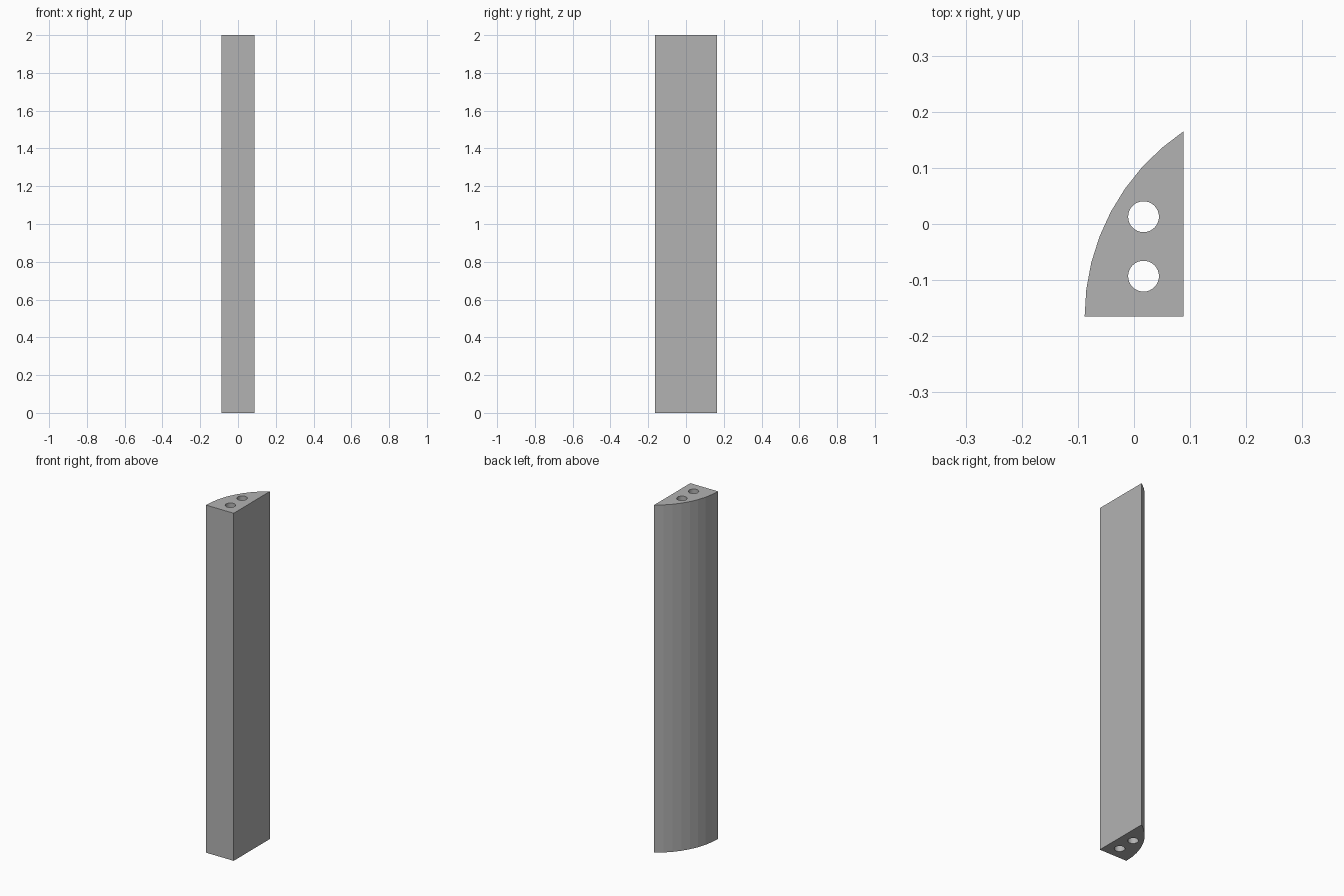
import bpy, bmesh, math

HEIGHT = 2.0
HALF_X, HALF_Y = 0.088, 0.165
ARC_STEPS = 8
HOLE_RADIUS, HOLE_SIDES = 0.0275, 32
HOLE_CENTRES = [(0.017, 0.013), (0.017, -0.093)]

cube = bpy.data.objects.get("Cube")
if cube:
    bpy.data.objects.remove(cube, do_unlink=True)

# Plain grey material
grey = bpy.data.materials.new("plain grey")
grey.use_nodes = True
colour = (0.45, 0.45, 0.45, 1.0)
grey.diffuse_color = colour
grey.node_tree.nodes["Principled BSDF"].inputs["Base Color"].default_value = colour


def circle(cx, cy, radius, sides):
    angles = [2 * math.pi * i / sides for i in range(sides)]
    return [(cx + radius * math.cos(a), cy + radius * math.sin(a)) for a in angles]


def add_loop(bm, points):
    verts = [bm.verts.new((x, y, 0)) for x, y in points]
    return [bm.edges.new((v, verts[(i + 1) % len(verts)])) for i, v in enumerate(verts)]


# Outline: square front corner, with an arc that starts upright at the front
width, depth = 2 * HALF_X, 2 * HALF_Y
radius = (width ** 2 + depth ** 2) / (2 * width)
sweep = math.asin(depth / radius)
outline = [(HALF_X, -HALF_Y)]
for i in range(ARC_STEPS + 1):
    a = sweep * i / ARC_STEPS
    outline.append((radius - HALF_X - radius * math.cos(a), radius * math.sin(a) - HALF_Y))

# Fill the section around the two bores, then extrude it upward
bm = bmesh.new()
edges = add_loop(bm, outline)
for cx, cy in HOLE_CENTRES:
    edges += add_loop(bm, circle(cx, cy, HOLE_RADIUS, HOLE_SIDES))
bmesh.ops.triangle_fill(bm, edges=edges, use_beauty=True)
result = bmesh.ops.extrude_face_region(bm, geom=bm.faces[:], use_keep_orig=True)
top = [g for g in result["geom"] if isinstance(g, bmesh.types.BMVert)]
bmesh.ops.translate(bm, verts=top, vec=(0, 0, HEIGHT))
bmesh.ops.recalc_face_normals(bm, faces=bm.faces[:])

mesh = bpy.data.meshes.new("curved_post")
bm.to_mesh(mesh)
bm.free()
mesh.materials.append(grey)
post = bpy.data.objects.new("curved_post", mesh)
bpy.context.collection.objects.link(post)
